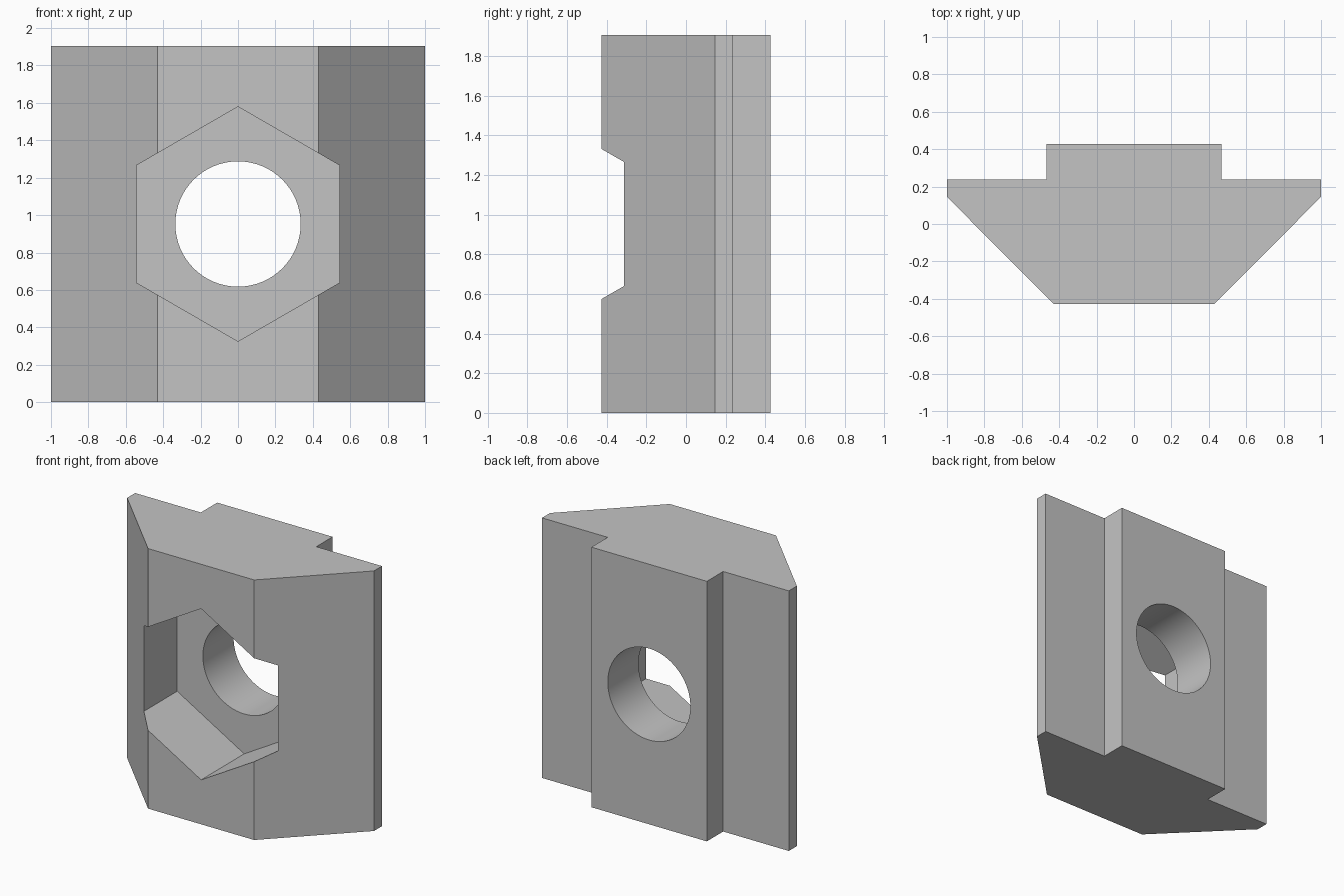
import bpy
import bmesh
import math

cube = bpy.data.objects.get("Cube")
if cube:
    bpy.data.objects.remove(cube, do_unlink=True)

HEIGHT = 1.905
MID = HEIGHT / 2

grey = bpy.data.materials.new("plain grey")
grey.use_nodes = True
colour = (0.55, 0.55, 0.55, 1)
grey.diffuse_color = colour
grey.node_tree.nodes["Principled BSDF"].inputs["Base Color"].default_value = colour

# Slot nut body: half profile mirrored across x, extruded upwards
half = [(0.43, -0.427), (1.0, 0.145), (1.0, 0.238), (0.468, 0.238), (0.468, 0.427)]
profile = half + [(-x, y) for x, y in reversed(half)]
bm = bmesh.new()
base = bm.faces.new([bm.verts.new((x, y, 0)) for x, y in profile])
top = bmesh.ops.extrude_face_region(bm, geom=[base])
bmesh.ops.translate(bm, vec=(0, 0, HEIGHT),
                    verts=[v for v in top["geom"] if isinstance(v, bmesh.types.BMVert)])
bmesh.ops.recalc_face_normals(bm, faces=bm.faces)
mesh = bpy.data.meshes.new("slot_nut_body")
bm.to_mesh(mesh)
bm.free()
body = bpy.data.objects.new("slot_nut_body", mesh)
bpy.context.collection.objects.link(body)
mesh.materials.append(grey)


def cut(name, sides, radius, y_from, y_to):
    """Cut a straight prism running along y out of the body."""
    bpy.ops.mesh.primitive_cylinder_add(
        vertices=sides, radius=radius, depth=y_to - y_from,
        location=(0, (y_from + y_to) / 2, MID), rotation=(math.pi / 2, 0, 0))
    cutter = bpy.context.object
    cutter.name = name
    cutter.hide_render = True
    cutter.data.materials.append(grey)
    mod = body.modifiers.new(name, "BOOLEAN")
    mod.operation = "DIFFERENCE"
    mod.solver = "EXACT"
    mod.object = cutter
    bpy.ops.object.select_all(action="DESELECT")
    body.select_set(True)
    bpy.context.view_layer.objects.active = body
    bpy.ops.object.modifier_apply(modifier=name)
    bpy.data.objects.remove(cutter, do_unlink=True)


# Hexagonal pocket in the front, then the round through hole
cut("hex_pocket_cutter", 6, 0.627, -1, 0.072)
cut("round_hole_cutter", 96, 0.335, -1, 1)

bpy.ops.object.shade_smooth_by_angle(angle=math.radians(25))
